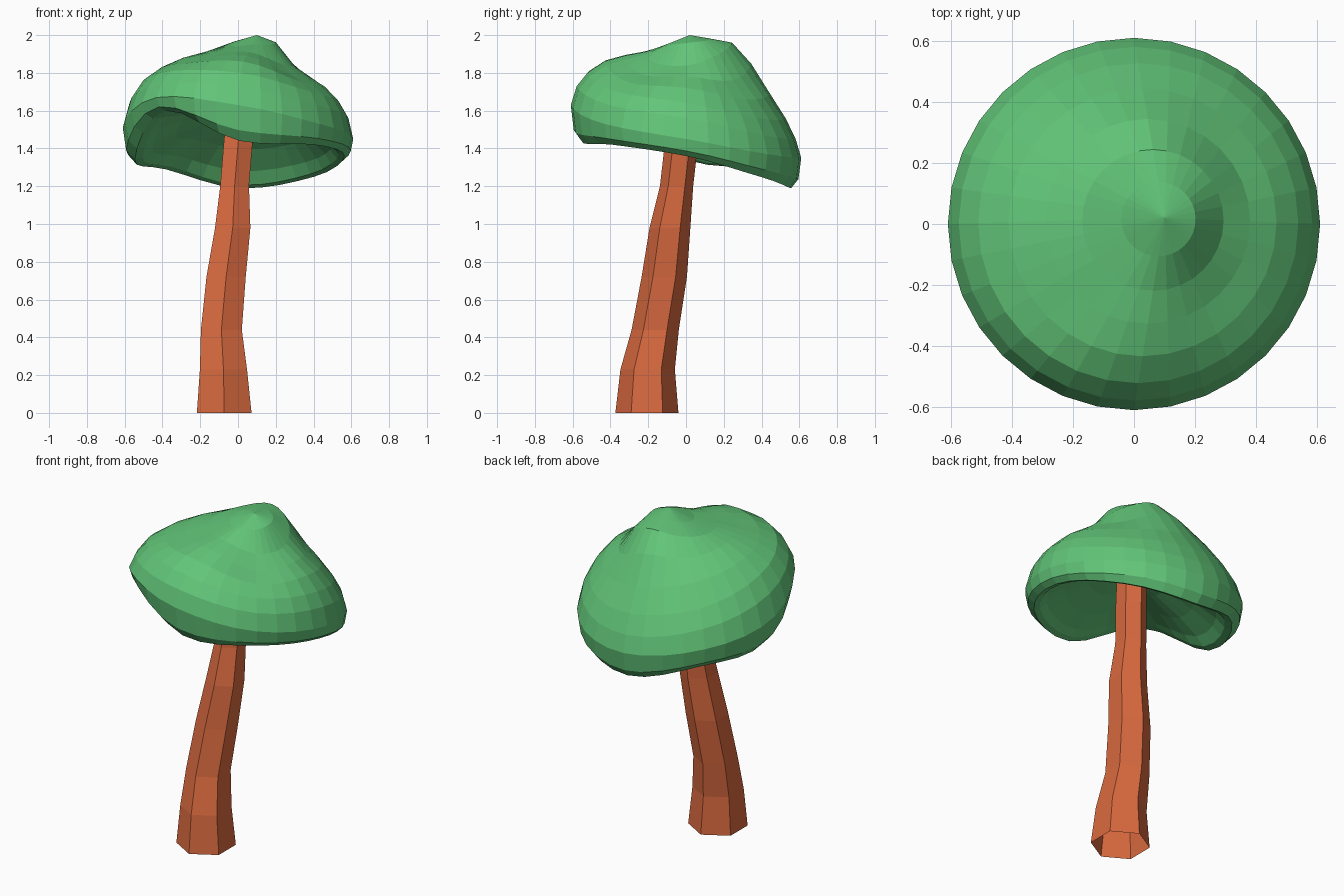
import bpy, bmesh, math
from mathutils import Vector

cube = bpy.data.objects.get("Cube")
if cube:
    bpy.data.objects.remove(cube, do_unlink=True)


def make_material(name, rgb):
    mat = bpy.data.materials.new(name)
    mat.use_nodes = True
    mat.diffuse_color = (*rgb, 1)
    mat.node_tree.nodes["Principled BSDF"].inputs["Base Color"].default_value = (*rgb, 1)
    return mat


def loft(name, rings, mat, start=None, end=None):
    """Bridge closed rings of points; optional poles close the ends."""
    bm = bmesh.new()
    loops = [[bm.verts.new(p) for p in ring] for ring in rings]
    n = len(loops[0])
    for a, b in zip(loops, loops[1:]):
        for i in range(n):
            j = (i + 1) % n
            bm.faces.new((a[i], b[i], b[j], a[j]))
    for pole, loop in ((start, loops[0]), (end, loops[-1])):
        if pole:
            tip = bm.verts.new(pole)
            for i in range(n):
                bm.faces.new((tip, loop[i], loop[(i + 1) % n]))
    bmesh.ops.recalc_face_normals(bm, faces=bm.faces)
    mesh = bpy.data.meshes.new(name)
    bm.to_mesh(mesh)
    bm.free()
    mesh.materials.append(mat)
    obj = bpy.data.objects.new(name, mesh)
    bpy.context.collection.objects.link(obj)
    return obj


def around(values, angle):
    """Smooth periodic interpolation of evenly spaced values."""
    n = len(values)
    f = angle / math.tau * n
    i = int(f)
    t = f - i
    a, b, c, d = (values[(i + k) % n] for k in (-1, 0, 1, 2))
    return b + 0.5 * t * (c - a + t * (2*a - 5*b + 4*c - d + t * (3*(b - c) + d - a)))


green = make_material("leaf green", (0.122, 0.56, 0.19))
orange = make_material("trunk orange", (0.69, 0.143, 0.05))

# Cap: heights at eight compass directions, from the peak out to the rim
SIDES, RADIUS = 32, 0.61
PEAK = Vector((0.1, 0.02, 2.0))
top_rows = [
    (0.20, (1.96, 1.97, 1.98, 1.97, 1.95, 1.94, 1.95, 1.95)),
    (0.38, (1.84, 1.90, 1.96, 1.93, 1.91, 1.91, 1.91, 1.85)),
    (0.55, (1.78, 1.76, 1.85, 1.85, 1.88, 1.88, 1.89, 1.79)),
    (0.72, (1.72, 1.66, 1.69, 1.75, 1.82, 1.85, 1.86, 1.75)),
    (0.86, (1.64, 1.56, 1.56, 1.63, 1.74, 1.81, 1.80, 1.70)),
    (0.95, (1.56, 1.47, 1.45, 1.53, 1.64, 1.74, 1.73, 1.63)),
    (1.00, (1.45, 1.37, 1.35, 1.42, 1.51, 1.67, 1.63, 1.53)),
]
rim = (1.36, 1.25, 1.19, 1.29, 1.34, 1.60, 1.44, 1.42)
# Underside: radius and rise from the rim toward the ceiling
under_rows = [(0.91, 0.0), (0.85, 0.04), (0.78, 0.22), (0.6, 0.5), (0.35, 0.78)]
CEILING = 1.6


def cap_ring(radius, height):
    ring = []
    for k in range(SIDES):
        a = math.tau * k / SIDES
        x = PEAK.x * (1 - radius) + RADIUS * radius * math.cos(a)
        y = PEAK.y * (1 - radius) + RADIUS * radius * math.sin(a)
        ring.append((x, y, height(a)))
    return ring


rings = [cap_ring(r, lambda a, v=v: around(v, a)) for r, v in top_rows]
widest = top_rows[-1][1]
rings.append(cap_ring(0.975, lambda a: 0.3 * around(widest, a) + 0.7 * around(rim, a)))
for r, s in under_rows:
    rings.append(cap_ring(r, lambda a, s=s: around(rim, a) * (1 - s) + CEILING * s))
loft("mushroom_cap", rings, green, PEAK, (PEAK.x, PEAK.y, CEILING))

# Stem: crooked open hexagonal tube (x, y, z, radius)
stem_path = [
    (-0.073, -0.207, 0.00, 0.167),
    (-0.077, -0.203, 0.23, 0.144),
    (-0.088, -0.163, 0.44, 0.125),
    (-0.063, -0.115, 0.72, 0.120),
    (-0.028, -0.085, 0.98, 0.108),
    (-0.018, -0.050, 1.20, 0.088),
    (0.000, -0.025, 1.42, 0.088),
    (0.015, 0.000, 1.62, 0.085),
]
stem_rings = []
for x, y, z, r in stem_path:
    angles = [math.pi / 2 + math.tau * k / 6 for k in range(6)]
    stem_rings.append([(x + r * math.cos(a), y + r * math.sin(a), z) for a in angles])
loft("mushroom_stem", stem_rings, orange)
